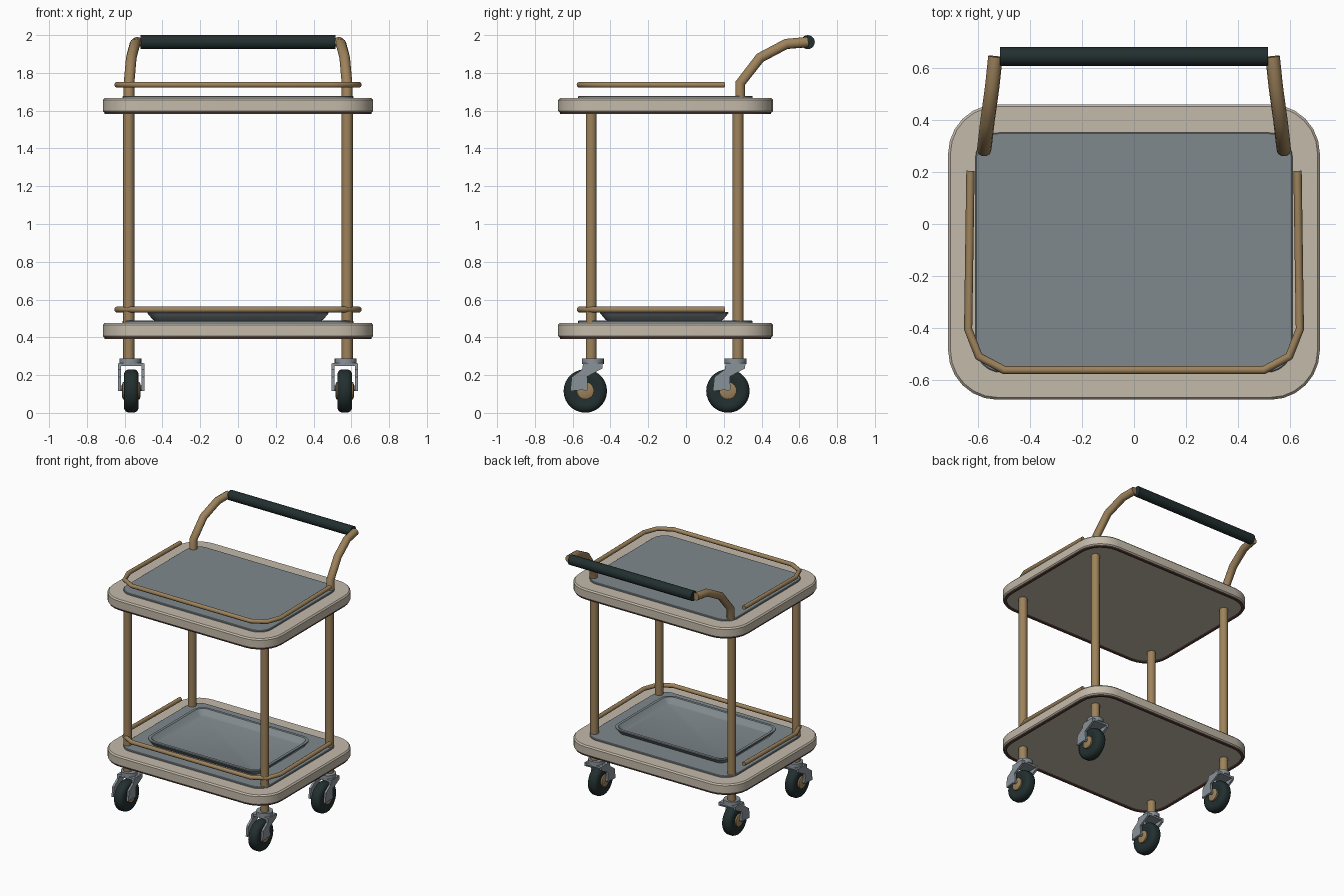
import bpy, bmesh, math
from mathutils import Matrix, Vector

if "Cube" in bpy.data.objects:
    bpy.data.objects.remove(bpy.data.objects["Cube"])


def material(name, r, g, b):
    m = bpy.data.materials.new(name)
    m.diffuse_color = (r, g, b, 1)
    m.use_nodes = True
    m.node_tree.nodes["Principled BSDF"].inputs["Base Color"].default_value = m.diffuse_color
    return m


CREAM = material("cream", 0.55, 0.49, 0.40)
TAN = material("tan_metal", 0.34, 0.225, 0.105)
SLATE = material("slate_grey", 0.215, 0.25, 0.265)
STEEL = material("steel_grey", 0.25, 0.29, 0.32)
RUBBER = material("black_green", 0.016, 0.028, 0.028)
BROWN = material("dark_brown", 0.12, 0.055, 0.045)


def finish(name, bm, mat, angle=35):
    bmesh.ops.recalc_face_normals(bm, faces=bm.faces)
    me = bpy.data.meshes.new(name)
    bm.to_mesh(me)
    bm.free()
    ob = bpy.data.objects.new(name, me)
    bpy.context.collection.objects.link(ob)
    me.materials.append(mat)
    smooth(ob, angle)
    return ob


def smooth(ob, angle=35):
    bpy.ops.object.select_all(action='DESELECT')
    ob.select_set(True)
    bpy.context.view_layer.objects.active = ob
    bpy.ops.object.shade_smooth_by_angle(angle=math.radians(angle))


def bridge(bm, loops, closed=False):
    pairs = list(zip(loops, loops[1:]))
    if closed:
        pairs.append((loops[-1], loops[0]))
    for a, b in pairs:
        n = len(a)
        for i in range(n):
            j = (i + 1) % n
            bm.faces.new((a[i], a[j], b[j], b[i]))


def rounded_loft(name, hx, y0, y1, rad, layers, mat, ring=False, seg=6):
    """Stack of rounded rectangles given as (inset, z)."""
    bm = bmesh.new()
    loops = []
    for inset, z in layers:
        r = max(rad - inset, 0.01)
        X, A, B = hx - inset - r, y0 + inset + r, y1 - inset - r
        loop = []
        for k, (cx, cy) in enumerate([(X, B), (-X, B), (-X, A), (X, A)]):
            for s in range(seg + 1):
                t = math.pi / 2 * (k + s / seg)
                loop.append(bm.verts.new((cx + r * math.cos(t), cy + r * math.sin(t), z)))
        loops.append(loop)
    bridge(bm, loops, ring)
    if not ring:
        bm.faces.new(loops[0])
        bm.faces.new(loops[-1])
    return finish(name, bm, mat)


def tube(name, pts, radius, mat):
    cu = bpy.data.curves.new(name, 'CURVE')
    cu.dimensions = '3D'
    cu.bevel_depth = radius
    cu.bevel_resolution = 3
    cu.use_fill_caps = True
    sp = cu.splines.new('POLY')
    sp.points.add(len(pts) - 1)
    for p, co in zip(sp.points, pts):
        p.co = (*co, 1)
    ob = bpy.data.objects.new(name, cu)
    bpy.context.collection.objects.link(ob)
    cu.materials.append(mat)
    bpy.ops.object.select_all(action='DESELECT')
    ob.select_set(True)
    bpy.context.view_layer.objects.active = ob
    bpy.ops.object.convert(target='MESH')
    ob = bpy.context.view_layer.objects.active
    smooth(ob, 40)
    return ob


def lathe_x(name, profile, centre, mat, seg=28):
    """Spin (x, radius) points about an axis along x, ends capped."""
    bm = bmesh.new()
    c = Vector(centre)
    loops = [[bm.verts.new(c + Vector((x, r * math.cos(2 * math.pi * i / seg),
                                       r * math.sin(2 * math.pi * i / seg))))
              for i in range(seg)] for x, r in profile]
    bridge(bm, loops)
    bm.faces.new(loops[0])
    bm.faces.new(loops[-1])
    return finish(name, bm, mat)


def disc_z(name, centre, r, depth, mat):
    bm = bmesh.new()
    bmesh.ops.create_cone(bm, cap_ends=True, segments=24, radius1=r, radius2=r,
                          depth=depth, matrix=Matrix.Translation(centre))
    return finish(name, bm, mat)


# Two shelves, each with a top panel, underside trim and guard rail
for label, z in (("lower", 0.40), ("upper", 1.59)):
    rounded_loft(label + "_shelf", 0.716, -0.677, 0.461, 0.19,
                 [(0.008, z), (0, z + 0.008), (0, z + 0.066), (0.009, z + 0.076)], CREAM)
    rounded_loft(label + "_panel", 0.611, -0.572, 0.353, 0.10,
                 [(0, z + 0.07), (0, z + 0.085), (0.004, z + 0.088)], SLATE)
    rounded_loft(label + "_trim", 0.716, -0.677, 0.461, 0.19,
                 [(0.01, z + 0.004), (0.01, z - 0.008), (0.028, z - 0.008), (0.028, z + 0.004)],
                 BROWN, ring=True)
    half = [(0.63, 0.205), (0.639, -0.405), (0.598, -0.51), (0.50, -0.563)]
    path = half + [(-x, y) for x, y in reversed(half)]
    tube(label + "_guard_rail", [(x, y, z + 0.147) for x, y in path], 0.016, TAN)

# Loose serving dish on the lower shelf
rounded_loft("serving_dish", 0.48, -0.455, 0.225, 0.085,
             [(0.045, 0.487), (0.03, 0.492), (0, 0.528), (0.002, 0.534), (0.022, 0.534),
              (0.055, 0.500), (0.065, 0.497)], SLATE, seg=4)

# Fork outline of a caster in (y, z), relative to the wheel axle in y
FORK = [(-0.012, 0.262), (0.093, 0.262), (0.09, 0.235), (0.01, 0.192), (0.014, 0.125),
        (-0.08, 0.115), (-0.072, 0.19), (-0.017, 0.23)]

for side, sx in (("left", -1), ("right", 1)):
    # Posts; the rear ones bend on into the handle
    tube(side + "_front_post", [(sx * 0.578, -0.502, 0.27), (sx * 0.578, -0.502, 1.62)], 0.03, TAN)
    tube(side + "_rear_post", [(sx * 0.578, 0.275, 0.27), (sx * 0.578, 0.275, 1.62)], 0.03, TAN)
    tube(side + "_handle_arm",
         [(sx * 0.577, 0.287, 1.60), (sx * 0.577, 0.287, 1.745), (sx * 0.565, 0.392, 1.88),
          (sx * 0.546, 0.53, 1.953), (sx * 0.534, 0.645, 1.963)], 0.028, TAN)

    for end, wy in (("front", -0.533), ("rear", 0.222)):
        name = side + "_" + end
        wx = sx * 0.565
        # Rubber tyre and tan hub
        lathe_x(name + "_tyre",
                [(-0.033, 0.05), (-0.039, 0.075), (-0.039, 0.092), (-0.030, 0.108), (-0.016, 0.115),
                 (0.016, 0.115), (0.030, 0.108), (0.039, 0.092), (0.039, 0.075), (0.033, 0.05)],
                (wx, wy, 0.116), RUBBER)
        lathe_x(name + "_hub", [(-0.05, 0.03), (-0.044, 0.046), (0.044, 0.046), (0.05, 0.03)],
                (wx, wy, 0.118), TAN, 20)
        lathe_x(name + "_axle", [(-0.07, 0.014), (0.07, 0.014)], (wx, wy, 0.13), STEEL, 12)
        # Fork: two cheek plates, a bridge and a swivel cap
        bm = bmesh.new()
        for fx in (-0.063, 0.063):
            loops = [[bm.verts.new((wx + fx + d, wy + y, z)) for y, z in FORK]
                     for d in (-0.008, 0.008)]
            bridge(bm, loops)
            bm.faces.new(loops[0])
            bm.faces.new(loops[1])
        bmesh.ops.create_cube(bm, size=1, matrix=Matrix.Translation((wx, wy + 0.04, 0.255))
                              @ Matrix.Diagonal((0.13, 0.10, 0.016, 1)))
        finish(name + "_fork", bm, STEEL, 20)
        disc_z(name + "_swivel_cap", (sx * 0.57, wy + 0.04, 0.274), 0.058, 0.03, STEEL)

# Dark grip across the handle
lathe_x("handle_grip", [(-0.517, 0.037), (0.517, 0.037)], (0, 0.645, 1.963), RUBBER, 20)
